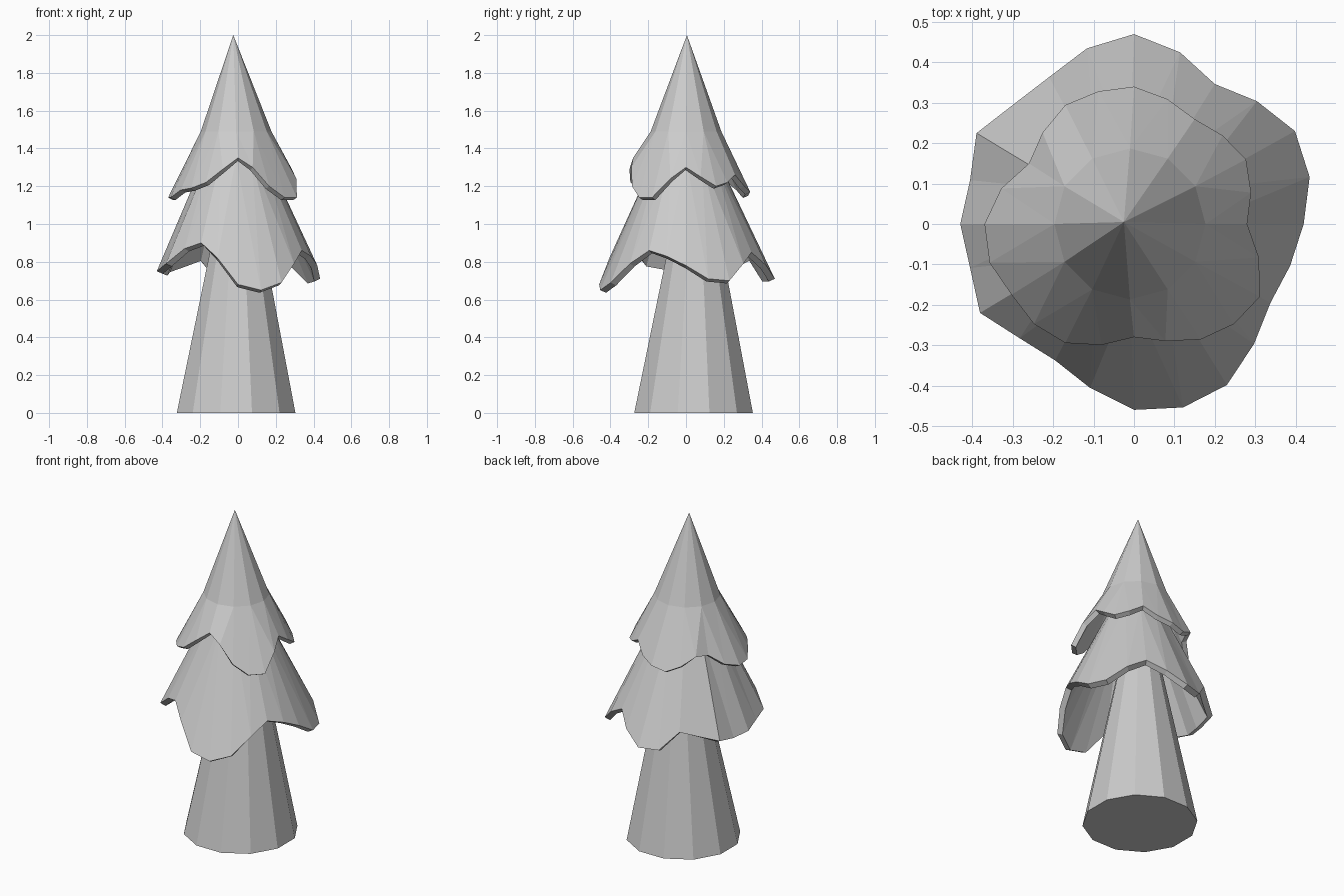
import bpy
import bmesh
from math import cos, sin, radians

if "Cube" in bpy.data.objects:
    bpy.data.objects.remove(bpy.data.objects["Cube"], do_unlink=True)

# One plain grey for the whole tree
grey = bpy.data.materials.new("plain grey")
grey.use_nodes = True
grey.diffuse_color = (0.6, 0.6, 0.6, 1)
grey.node_tree.nodes["Principled BSDF"].inputs["Base Color"].default_value = grey.diffuse_color


def polar(radius, degrees, z, centre=(0, 0)):
    angle = radians(degrees)
    return (centre[0] + radius * cos(angle), centre[1] + radius * sin(angle), z)


def make_object(name, bm):
    bmesh.ops.recalc_face_normals(bm, faces=bm.faces)
    mesh = bpy.data.meshes.new(name)
    bm.to_mesh(mesh)
    bm.free()
    mesh.materials.append(grey)
    obj = bpy.data.objects.new(name, mesh)
    bpy.context.collection.objects.link(obj)
    return obj


def make_trunk(name, sides, bottom, top):
    """Tapered, slightly leaning trunk; each end is (radius, z, centre)."""
    bm = bmesh.new()
    rings = []
    for radius, z, centre in (bottom, top):
        rings.append([bm.verts.new(polar(radius, 360 * (i + 0.5) / sides, z, centre))
                      for i in range(sides)])
    low, high = rings
    for i in range(sides):
        j = (i + 1) % sides
        bm.faces.new((low[i], low[j], high[j], high[i]))
    bm.faces.new(low)
    bm.faces.new(high)
    return make_object(name, bm)


def make_skirt(name, apex, ring_radius, ring_z, rim_radii, rim_heights, thickness):
    """Foliage cone: apex, a ring, then a drooping wavy rim given in centimetres."""
    bm = bmesh.new()
    count = len(rim_radii)
    half = count // 2
    tip = bm.verts.new(apex)
    ring = [bm.verts.new(polar(ring_radius, 360 * i / half, ring_z, (-0.01, 0)))
            for i in range(half)]
    rim = [bm.verts.new(polar(r / 100, 360 * i / count, h / 100))
           for i, (r, h) in enumerate(zip(rim_radii, rim_heights))]
    for i in range(half):
        here, after = ring[i], ring[(i + 1) % half]
        first, middle, last = rim[2 * i], rim[2 * i + 1], rim[(2 * i + 2) % count]
        bm.faces.new((tip, here, after))
        bm.faces.new((here, first, middle))
        bm.faces.new((here, middle, after))
        bm.faces.new((after, middle, last))
    # Make every face point outwards from the tree axis
    bm.normal_update()
    for face in bm.faces:
        if face.normal.z < 0:
            face.normal_flip()
    obj = make_object(name, bm)
    shell = obj.modifiers.new("leaf thickness", "SOLIDIFY")
    shell.thickness = thickness
    shell.offset = -1
    return obj


make_trunk("trunk", 12, (0.325, 0, (-0.01, 0.04)), (0.08, 1.2, (0, 0.05)))

make_skirt("lower_foliage", (-0.01, 0, 1.6), 0.165, 1.35,
           [42, 45, 46, 43, 40, 44, 47, 45, 42, 42, 45, 42,
            43, 42, 44, 40, 39, 42, 46, 47, 46, 42, 39, 40],
           [78, 71, 70, 79, 85, 78, 71, 71, 82, 79, 76, 74,
            75, 77, 79, 87, 90, 82, 68, 65, 69, 79, 86, 83],
           0.035)

make_skirt("upper_foliage", (-0.025, 0.005, 2), 0.187, 1.49,
           [28, 30, 32, 31, 30, 32, 34, 34, 34, 32, 30, 34,
            37, 37, 35, 35, 34, 31, 28, 30, 33, 35, 36, 32],
           [130, 125, 120, 122, 126, 120, 117, 115, 119, 124, 123, 117,
            114, 114, 118, 119, 122, 129, 135, 130, 120, 114, 114, 124],
           0.03)
